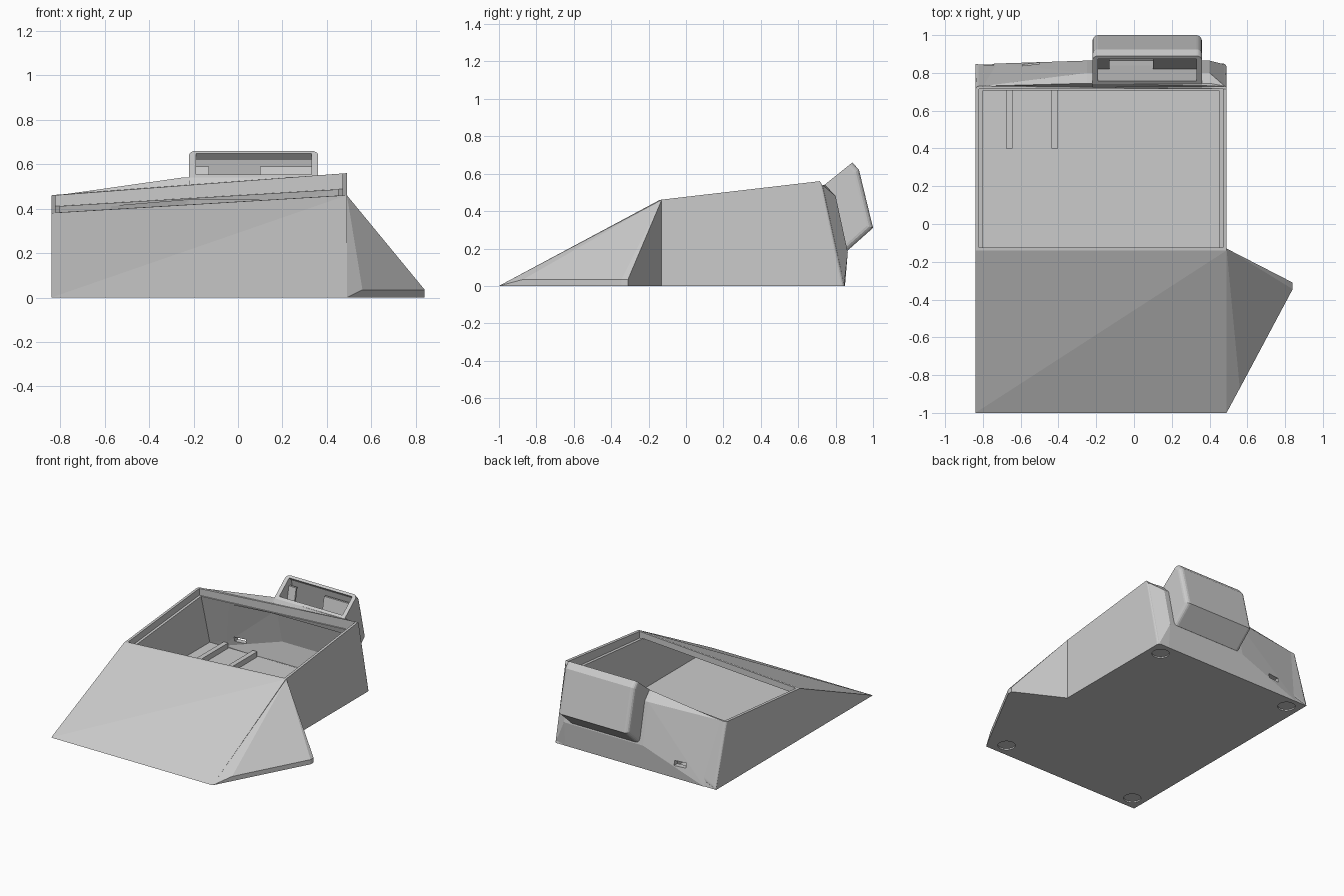
import bpy, bmesh
from mathutils import Vector

cube = bpy.data.objects.get("Cube")
if cube:
    bpy.data.objects.remove(cube, do_unlink=True)

grey = bpy.data.materials.new("plain grey plastic")
grey.use_nodes = True
colour = (0.6, 0.6, 0.6, 1)
grey.diffuse_color = colour
grey.node_tree.nodes["Principled BSDF"].inputs["Base Color"].default_value = colour

L, R = -0.84, 0.49   # outer side walls
FRONT, BACK = -0.14, 0.73   # rim edges


def rim(x, y):
    """Height of the tilted rim plane."""
    return 0.46 + 0.06 * (x - R) + 0.093 * (y - FRONT)


def hull(name, points, round_edge=None, width=0.03):
    """Convex solid, optionally rounding the edges chosen by a rule."""
    bm = bmesh.new()
    for p in points:
        bm.verts.new(p)
    res = bmesh.ops.convex_hull(bm, input=bm.verts[:])
    junk = [g for g in res["geom_interior"] + res["geom_unused"]
            if isinstance(g, bmesh.types.BMVert) and g.is_valid]
    bmesh.ops.delete(bm, geom=list(set(junk)), context='VERTS')
    bmesh.ops.dissolve_limit(bm, angle_limit=0.005, verts=bm.verts[:], edges=bm.edges[:])
    if round_edge:
        chosen = [e for e in bm.edges if round_edge(e.verts[0].co, e.verts[1].co)]
        bmesh.ops.bevel(bm, geom=chosen, offset=width, segments=4, profile=0.5,
                        affect='EDGES', clamp_overlap=True)
    bmesh.ops.recalc_face_normals(bm, faces=bm.faces[:])
    mesh = bpy.data.meshes.new(name)
    bm.to_mesh(mesh)
    bm.free()
    mesh.materials.append(grey)
    ob = bpy.data.objects.new(name, mesh)
    bpy.context.collection.objects.link(ob)
    return ob


def prism(name, x0, x1, section, **kw):
    """Y-Z section swept between two x positions."""
    return hull(name, [(x, y, z) for x in (x0, x1) for y, z in section], **kw)


def box(name, x, y, z):
    return prism(name, x[0], x[1], [(b, c) for b in y for c in z])


def disc(name, x, y, r, z0, z1):
    bm = bmesh.new()
    bmesh.ops.create_cone(bm, cap_ends=True, segments=32, radius1=r, radius2=r, depth=z1 - z0)
    bmesh.ops.translate(bm, verts=bm.verts[:], vec=Vector((x, y, (z0 + z1) / 2)))
    mesh = bpy.data.meshes.new(name)
    bm.to_mesh(mesh)
    bm.free()
    mesh.materials.append(grey)
    ob = bpy.data.objects.new(name, mesh)
    bpy.context.collection.objects.link(ob)
    return ob


def combine(target, tool, operation):
    """Boolean the tool into the target and discard the tool."""
    mod = target.modifiers.new("join", 'BOOLEAN')
    mod.operation, mod.solver, mod.object = operation, 'EXACT', tool
    tool.hide_render = True
    bpy.context.view_layer.update()
    graph = bpy.context.evaluated_depsgraph_get()
    mesh = bpy.data.meshes.new_from_object(target.evaluated_get(graph))
    target.modifiers.clear()
    target.data = mesh
    bpy.data.objects.remove(tool, do_unlink=True)


# Main housing: sloped front, tilted rim, leaning back
housing = hull("housing",
               [(x, y, 0) for x in (L, R) for y in (-1, 0.85)] +
               [(x, y, rim(x, y)) for x in (L, R) for y in (FRONT, BACK)],
               round_edge=lambda a, b: min(a.y, b.y) > 0.6 and abs(a.z - b.z) > 0.3, width=0.02)

# Side wedge
wedge = hull("side_wedge",
             [(R, -0.13, 0.46), (R, -0.13, 0), (R, -1, 0), (0.56, -0.87, 0.035),
              (0.47, -0.2, 0.02), (0.47, -0.8, 0.02)] +
             [(0.84, y, z) for y in (-0.345, -0.31) for z in (0, 0.035)])

# Raised hump on the back, fading into the side walls
hump_section = [(0.745, 0.54), (0.8, 0.48), (0.865, 0.18), (0.85, 0)]
hump = hull("back_hump",
            [(x, y, z) for x in (-0.25, 0.4) for y, z in hump_section + [(0.7, 0.3)]] +
            [(-0.74, 0.849, 0), (-0.8, 0.73, 0.462), (0.48, 0.73, 0.54), (0.48, 0.845, 0.01)])

# Leaning pocket on the back
pocket = prism("back_pocket", -0.22, 0.36,
               [(0.72, 0.5), (0.74, 0.54), (0.89, 0.66), (0.925, 0.62),
                (1.0, 0.31), (0.865, 0.19), (0.77, 0.25)],
               round_edge=lambda a, b: min(a.y, b.y) > 0.86 and abs(a.x - b.x) < 0.01)

for part in (wedge, hump, pocket):
    combine(housing, part, 'UNION')

# Hollows: main cavity, lid recess, hump cavity, pocket cavity
cavity = hull("cavity",
              [(x, y, 0.03) for x in (-0.8, 0.45) for y in (-0.9, 0.81)] +
              [(x, y, rim(x, y) - 0.04) for x in (-0.8, 0.45) for y in (-0.11, 0.705)])
recess = hull("lid_recess",
              [(x, y, rim(x, y) + h) for x in (-0.82, 0.47) for y in (-0.125, 0.715)
               for h in (-0.05, 0.15)])
hump_cavity = hull("hump_cavity",
                   [(x, y, z) for x in (-0.22, 0.37)
                    for y, z in [(0.69, 0.44), (0.77, 0.44), (0.835, 0.18), (0.815, 0.031), (0.69, 0.031)]] +
                   [(-0.7, 0.69, 0.4), (-0.7, 0.805, 0.031)])
pocket_cavity = prism("pocket_cavity", -0.19, 0.33,
                      [(0.74, 0.607), (0.833, 0.691), (0.9, 0.62),
                       (0.965, 0.32), (0.865, 0.235), (0.84, 0.3)])
slot = box("cable_slot", (-0.59, -0.5), (0.72, 0.95), (0.095, 0.13))
for cutter in (cavity, recess, hump_cavity, pocket_cavity, slot):
    combine(housing, cutter, 'DIFFERENCE')

# Round foot recesses under the base
for x in (-0.74, 0.39):
    for y in (-0.9, 0.75):
        combine(housing, disc("foot_recess", x, y, 0.06, -0.05, 0.01), 'DIFFERENCE')

# Board rails on the floor
for x in (-0.66, -0.42):
    box("board_rail", (x - 0.018, x + 0.018), (0.4, 0.8), (0.025, 0.07))

# Retaining plates inside the pocket
for side, x0, x1 in (("right", -0.2, -0.13), ("left", 0.1, 0.34)):
    prism("pocket_plate_" + side, x0, x1,
          [(0.81, 0.3), (0.87, 0.59), (0.885, 0.59), (0.83, 0.3)])
